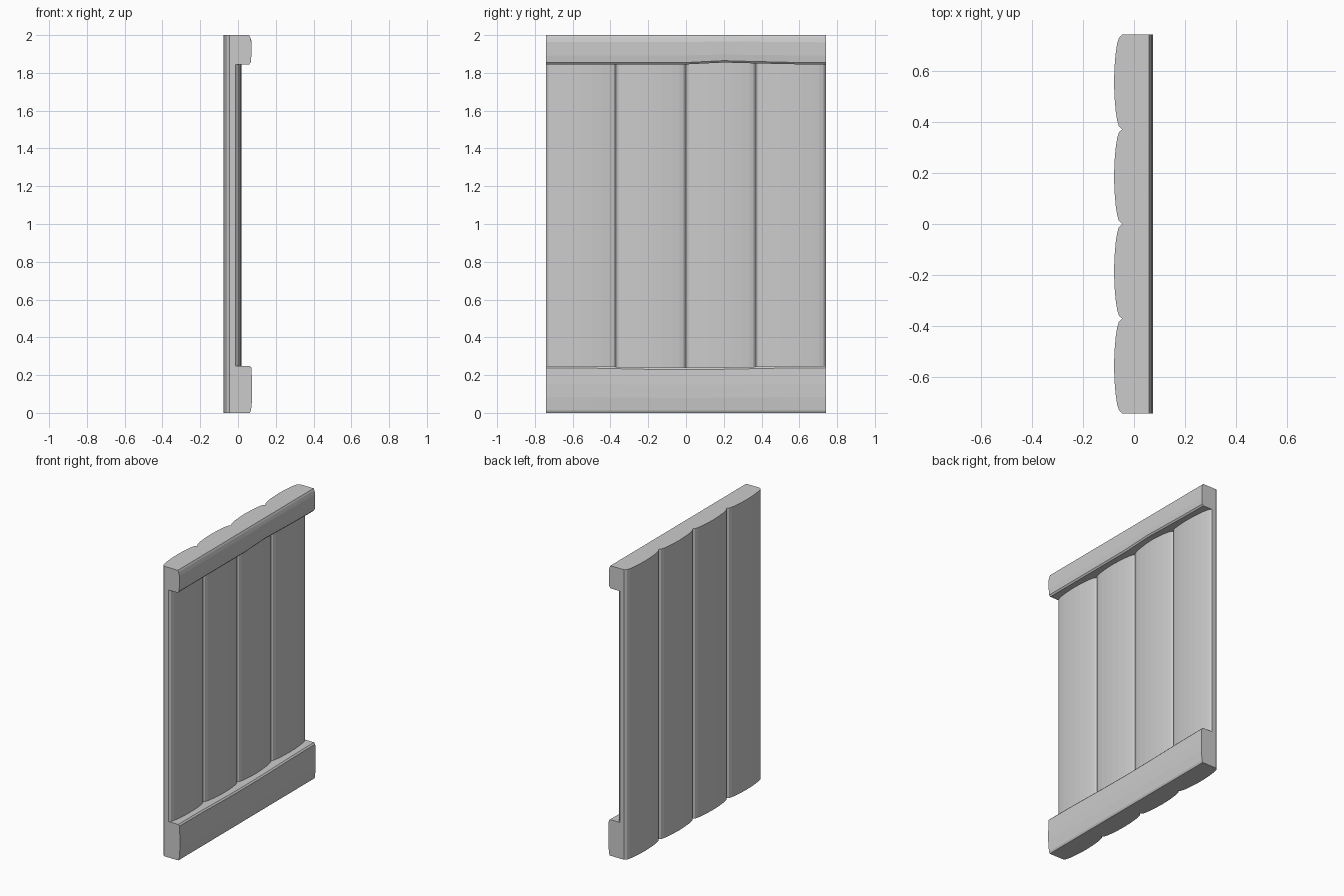
import bpy, bmesh

if "Cube" in bpy.data.objects:
    bpy.data.objects.remove(bpy.data.objects["Cube"])

HALF = 0.74          # half width along y
PLANK = HALF / 2     # width of one plank


def loft(name, rings):
    """Skin a list of equal closed cross-sections and cap both ends."""
    bm = bmesh.new()
    loops = [[bm.verts.new(p) for p in ring] for ring in rings]
    n = len(loops[0])
    for a, b in zip(loops, loops[1:]):
        for i in range(n):
            j = (i + 1) % n
            bm.faces.new((a[i], a[j], b[j], b[i]))
    bm.faces.new(loops[0])
    bm.faces.new(loops[-1])
    bmesh.ops.recalc_face_normals(bm, faces=bm.faces)
    mesh = bpy.data.meshes.new(name)
    bm.to_mesh(mesh)
    bm.free()
    obj = bpy.data.objects.new(name, mesh)
    bpy.context.collection.objects.link(obj)
    return obj


# Four upright planks, bulging on both faces: (distance from edge, bulge)
half_curve = [(0.0, 0.0), (0.012, 0.013), (0.035, 0.020), (0.075, 0.026),
              (0.13, 0.0305), (PLANK / 2, 0.032)]
curve = half_curve + [(PLANK - d, b) for d, b in reversed(half_curve[:-1])]
for k in range(4):
    y0 = -HALF + k * PLANK
    front = [(-0.013 + b, y0 + d) for d, b in curve]
    back = [(-0.046 - b, y0 + d) for d, b in reversed(curve)]
    outline = front + back
    loft(f"plank_{k + 1}", [[(x, y, z) for x, y in outline] for z in (0, 2)])


# Cross rails with softened corners and a slightly uneven inner edge
def rail(name, outer_z, face, inner_edge):
    s = 1 if outer_z == 0 else -1
    rings = []
    for y, z in inner_edge:
        mid = (outer_z + z) / 2
        section = [(-0.013, outer_z), (face - 0.012, outer_z),
                   (face - 0.006, outer_z + s * 0.012), (face, mid - s * 0.04),
                   (face, mid + s * 0.03), (face - 0.004, z - s * 0.01),
                   (face - 0.013, z), (-0.013, z)]
        rings.append([(x, y, h) for x, h in section])
    return loft(name, rings)


rail("bottom_rail", 0, 0.075,
     [(-HALF, 0.248), (-0.5, 0.247), (-0.22, 0.241), (0.0, 0.239),
      (0.2, 0.241), (0.5, 0.247), (HALF, 0.249)])
rail("top_rail", 2, 0.071,
     [(-HALF, 1.845), (0.0, 1.845), (0.12, 1.851), (0.2, 1.855),
      (0.3, 1.852), (0.55, 1.846), (HALF, 1.844)])
